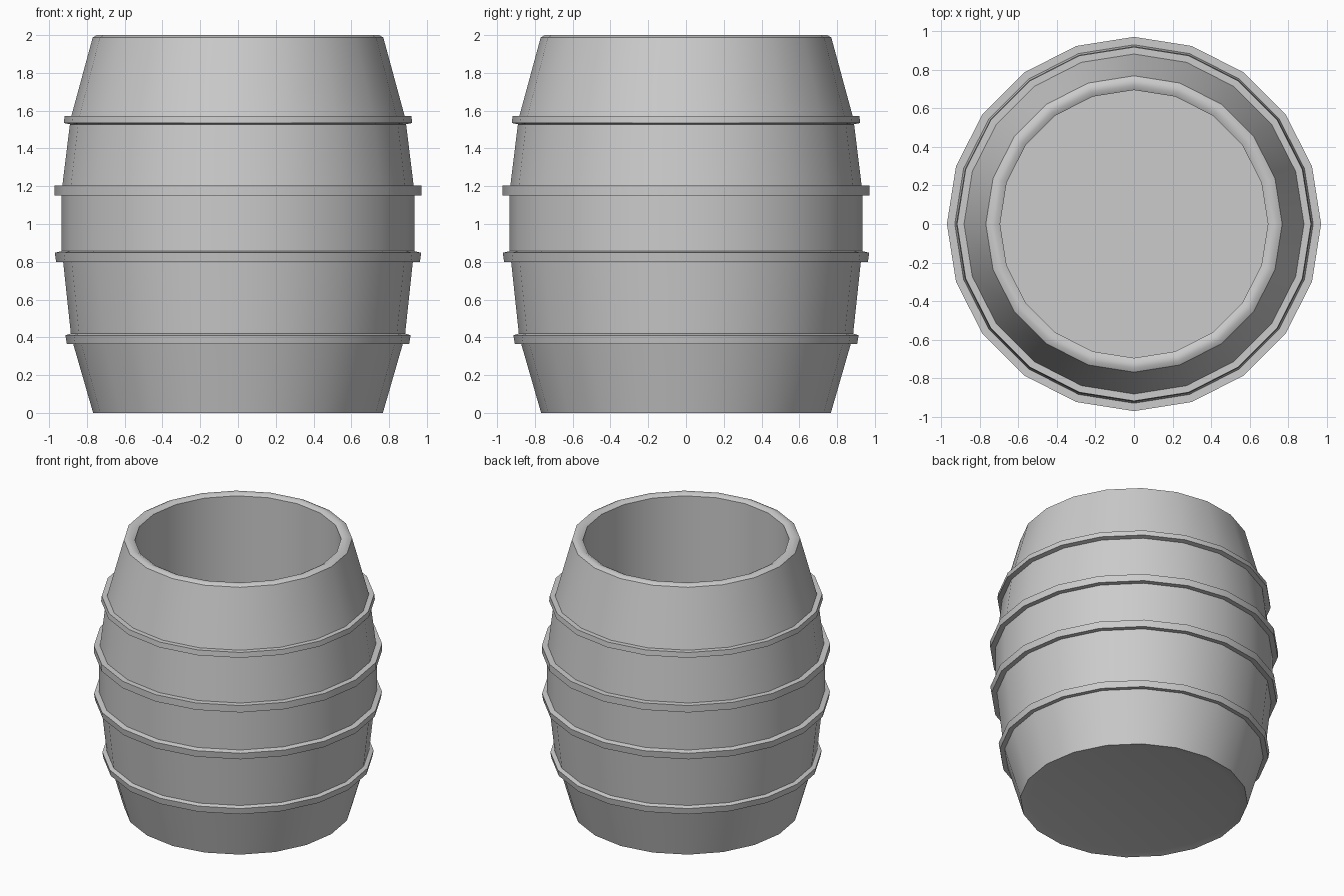
import bpy, math

if "Cube" in bpy.data.objects:
    bpy.data.objects.remove(bpy.data.objects["Cube"])

SIDES = 20


def lathe(name, profile):
    """Spin (radius, z) points around z and cap both ends."""
    verts, faces = [], []
    for r, z in profile:
        for i in range(SIDES):
            a = 2 * math.pi * i / SIDES
            verts.append((r * math.cos(a), r * math.sin(a), z))
    n = len(profile)
    for k in range(n - 1):
        for i in range(SIDES):
            j = (i + 1) % SIDES
            faces.append((k * SIDES + i, k * SIDES + j,
                          (k + 1) * SIDES + j, (k + 1) * SIDES + i))
    faces.append(tuple(reversed(range(SIDES))))
    faces.append(tuple((n - 1) * SIDES + i for i in range(SIDES)))
    mesh = bpy.data.meshes.new(name)
    mesh.from_pydata(verts, [], faces)
    obj = bpy.data.objects.new(name, mesh)
    bpy.context.collection.objects.link(obj)
    bpy.ops.object.select_all(action='DESELECT')
    obj.select_set(True)
    bpy.context.view_layer.objects.active = obj
    bpy.ops.object.shade_smooth_by_angle(angle=math.radians(32))
    return obj


# Hoops raised from the staves: lower root, lower lip, upper lip, upper root
hoops = [[(0.873, 0.367), (0.906, 0.365), (0.914, 0.411), (0.885, 0.420)],
         [(0.926, 0.802), (0.963, 0.800), (0.970, 0.848), (0.935, 0.856)],
         [(0.935, 1.152), (0.971, 1.152), (0.971, 1.203), (0.930, 1.203)],
         [(0.890, 1.528), (0.922, 1.535), (0.918, 1.573), (0.882, 1.573)]]

# Slightly hollow underside, hooped outside, rounded rim, straight well
bottom = [(0.70, 0.015), (0.767, 0.0)]
rim = [(0.769, 1.988), (0.747, 2.0), (0.72, 2.0), (0.695, 1.986)]
well = [(0.695, 0.3)]
lathe("hooped_barrel", bottom + sum(hoops, []) + rim + well)
